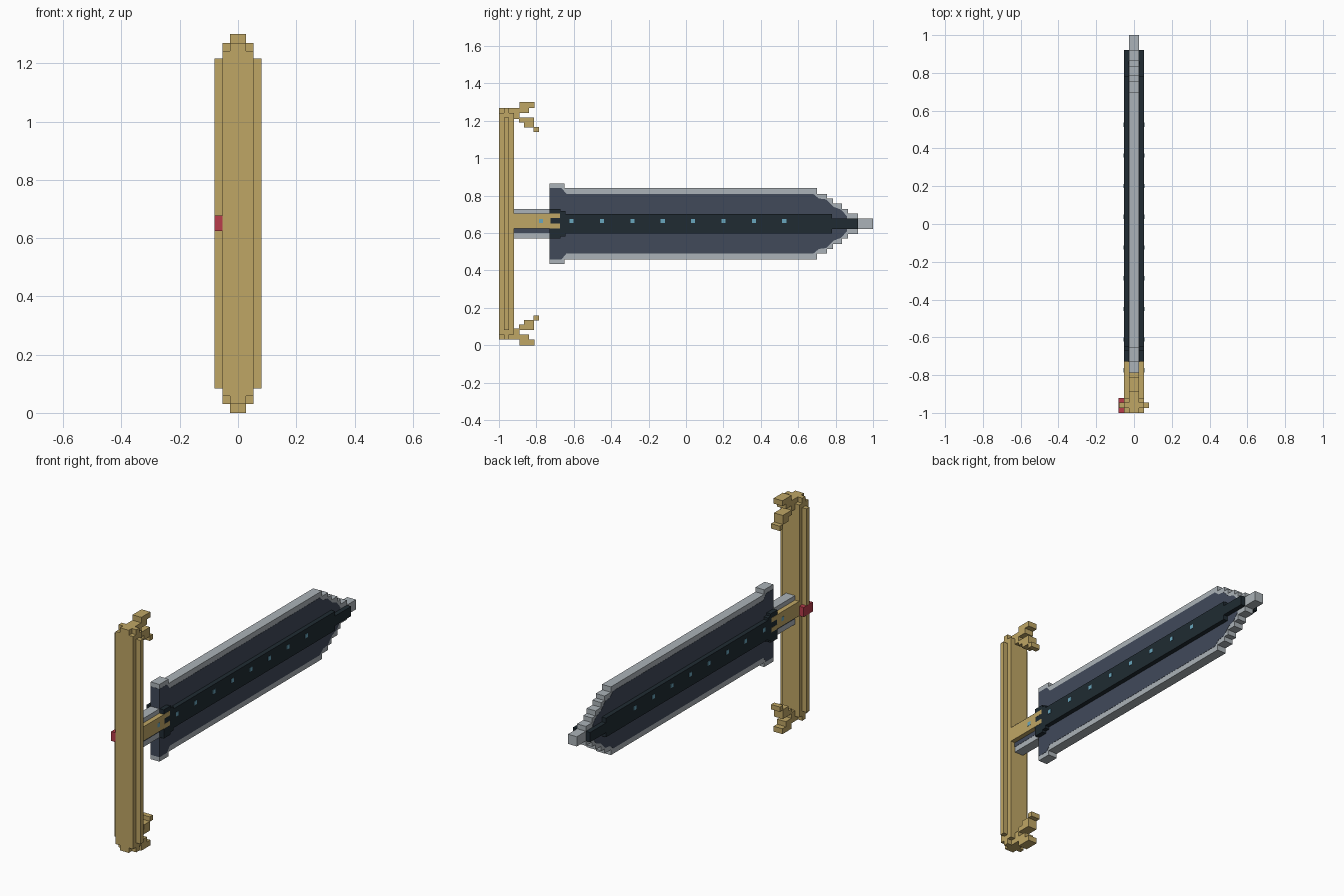
import bpy, bmesh

if "Cube" in bpy.data.objects:
    bpy.data.objects.remove(bpy.data.objects["Cube"], do_unlink=True)

MID = 0.65      # height of the blade's centre line
U = 0.027       # one block


def material(name, rgb):
    m = bpy.data.materials.new(name)
    m.use_nodes = True
    m.diffuse_color = (*rgb, 1)
    m.node_tree.nodes["Principled BSDF"].inputs["Base Color"].default_value = (*rgb, 1)
    return m


gold = material("gold", (0.52, 0.38, 0.13))
steel = material("steel grey", (0.41, 0.45, 0.48))
slate = material("slate blue", (0.052, 0.068, 0.102))
dark = material("dark teal", (0.014, 0.024, 0.032))
red = material("red", (0.48, 0.045, 0.07))
cyan = material("pale cyan", (0.14, 0.38, 0.51))


def finish(name, bm, mat):
    bmesh.ops.recalc_face_normals(bm, faces=bm.faces)
    mesh = bpy.data.meshes.new(name)
    bm.to_mesh(mesh)
    bm.free()
    mesh.materials.append(mat)
    obj = bpy.data.objects.new(name, mesh)
    bpy.context.collection.objects.link(obj)


def boxes(name, mat, parts):
    """Blocks given as (x0, x1, y0, y1, z0, z1)."""
    bm = bmesh.new()
    for x0, x1, y0, y1, z0, z1 in parts:
        for v in bmesh.ops.create_cube(bm, size=1)["verts"]:
            v.co = ((x0 + x1) / 2 + v.co.x * (x1 - x0),
                    (y0 + y1) / 2 + v.co.y * (y1 - y0),
                    (z0 + z1) / 2 + v.co.z * (z1 - z0))
    finish(name, bm, mat)


def slab(name, mat, half, profile):
    """Upper (y, h) outline mirrored about the centre line, extruded in x."""
    outline = [(y, MID + h) for y, h in profile]
    outline += [(y, MID - h) for y, h in reversed(profile)]
    bm = bmesh.new()
    face = bm.faces.new([bm.verts.new((-half, y, z)) for y, z in outline])
    ext = bmesh.ops.extrude_face_region(bm, geom=[face])["geom"]
    bmesh.ops.translate(bm, vec=(2 * half, 0, 0),
                        verts=[e for e in ext if isinstance(e, bmesh.types.BMVert)])
    finish(name, bm, mat)


def stepped(start, steps):
    """Turn (end y, half height) steps into a staircase profile."""
    points = []
    for end, h in steps:
        points += [(start, h), (end, h)]
        start = end
    return points


# Blade: grey edge with stepped tip, blue faces, raised dark core
slab("blade_edge", steel, U, stepped(-0.73, [
    (-0.65, 0.215), (0.70, 0.19), (0.755, 0.16), (0.785, 0.135),
    (0.835, 0.108), (0.865, 0.08), (0.92, 0.054), (1.0, U)]))
slab("blade_face", slate, U + 0.001, [
    (-0.731, 0.19), (-0.665, 0.19), (-0.64, 0.16), (0.68, 0.16),
    (0.71, 0.135), (0.75, 0.13), (0.79, 0.09), (0.83, 0.075), (0.86, 0.04)])
slab("blade_core", dark, 2 * U - 0.001, stepped(-0.729, [
    (-0.67, 0.08), (-0.645, 0.067), (0.78, 0.053), (0.92, U)]))

# Small studs along both sides of the core
CORE = 2 * U
studs = []
for i in range(-1, 8):
    y = -0.612 + i * 0.1625
    for s in (-1, 1):
        x = sorted((s * (CORE - 0.004), s * (CORE + 0.001)))
        studs.append((*x, y - 0.011, y + 0.011, 0.653, 0.675))
boxes("core_studs", cyan, studs)

# Neck between guard and blade
boxes("neck_edge", steel, [(-U, U, -0.92, -0.73, MID - 0.08, MID + 0.08)])
boxes("neck_side", slate, [(-U - 0.001, U + 0.001, -0.92, -0.73, 0.60, 0.63)])
boxes("neck_socket", gold, [
    (-CORE, CORE, -0.92, -0.725, 0.625, 0.705),
    (-CORE, CORE, -0.725, -0.675, 0.68, 0.705),
    (-CORE, CORE, -0.725, -0.675, 0.625, 0.65)])

# Guard: bar with side ridges
boxes("guard_bar", gold, [
    (-CORE, CORE, -1.0, -0.92, 0.058, 1.242),
    (-U, U, -1.0, -0.92, 0.03, 1.27),
    (-CORE, CORE, -0.973, -0.946, 0.03, 1.27),
    (-0.08, 0.08, -0.973, -0.946, 0.083, 1.217)])

# Hooked ends of the guard, mirrored top and bottom (heights from centre)
hook = [(-0.92, -0.89, 0.56, 0.62), (-0.92, -0.84, 0.592, 0.62),
        (-0.89, -0.81, 0.62, 0.65), (-0.893, -0.813, 0.54, 0.567),
        (-0.865, -0.813, 0.515, 0.54), (-0.815, -0.787, 0.49, 0.517)]
for name, s in (("upper_hook", 1), ("lower_hook", -1)):
    boxes(name, gold, [(-U, U, y0, y1, *sorted((MID + s * a, MID + s * b)))
                       for y0, y1, a, b in hook])

# Red gem block on the guard's right side
boxes("guard_gem", red, [(-0.081, -CORE + 0.002, -1.0, -0.92, 0.625, 0.678)])
